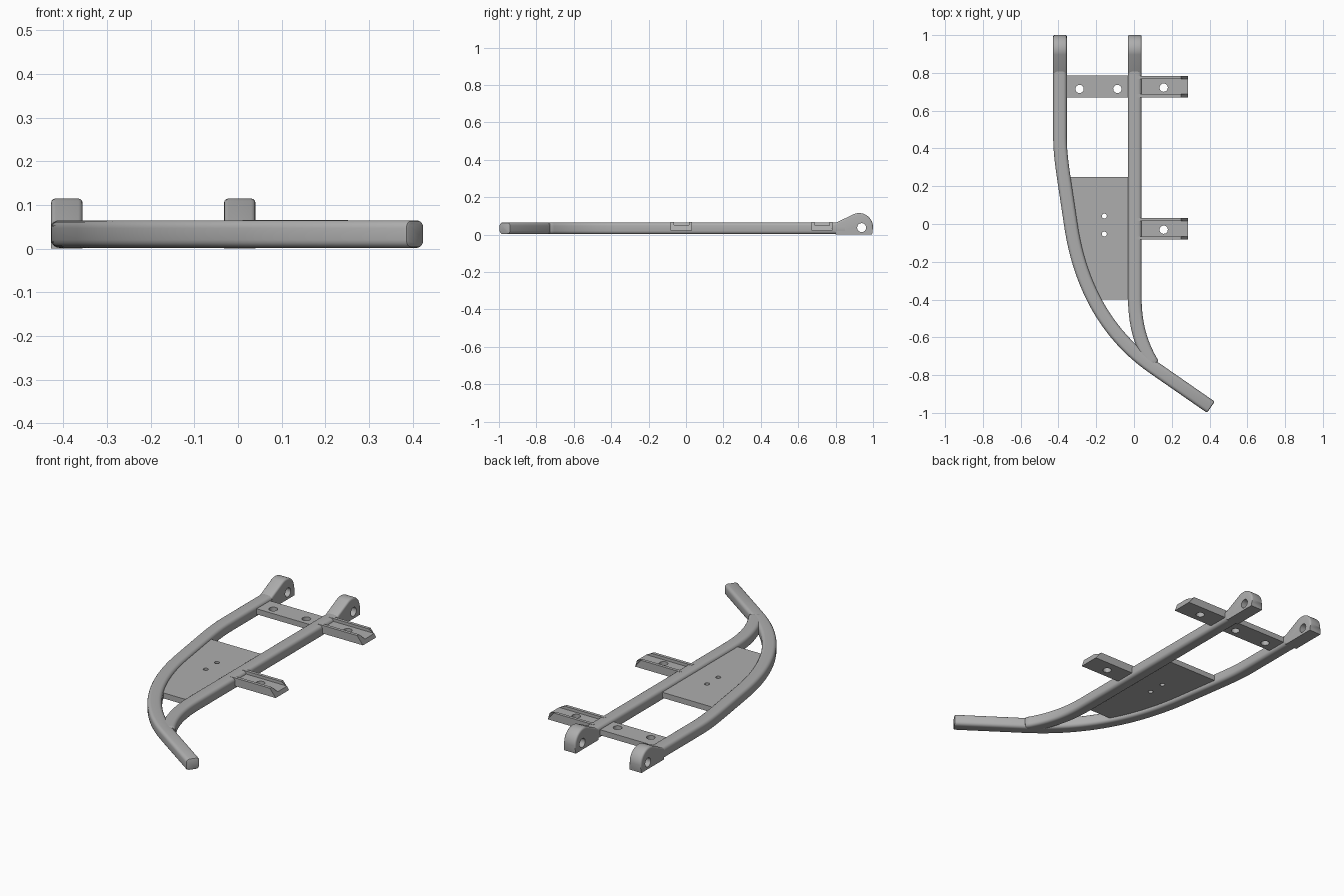
import bpy, bmesh
from math import sin, cos, pi, radians
from mathutils import Vector
from mathutils.geometry import interpolate_bezier

if "Cube" in bpy.data.objects:
    bpy.data.objects.remove(bpy.data.objects["Cube"])

# One grey metal for the whole frame
METAL = (0.42, 0.42, 0.42, 1)
metal = bpy.data.materials.new("grey metal")
metal.use_nodes = True
metal.diffuse_color = METAL
metal.node_tree.nodes["Principled BSDF"].inputs["Base Color"].default_value = METAL


def finish(name, bm):
    bmesh.ops.recalc_face_normals(bm, faces=bm.faces)
    mesh = bpy.data.meshes.new(name)
    bm.to_mesh(mesh)
    bm.free()
    mesh.materials.append(metal)
    obj = bpy.data.objects.new(name, mesh)
    bpy.context.collection.objects.link(obj)
    return obj


def activate(obj):
    bpy.ops.object.select_all(action="DESELECT")
    obj.select_set(True)
    bpy.context.view_layer.objects.active = obj


def smooth(obj):
    activate(obj)
    bpy.ops.object.shade_smooth_by_angle(angle=radians(35))


def extrude(bm, points, offset):
    """Closed prism from 3D outline points."""
    face = bm.faces.new([bm.verts.new(p) for p in points])
    moved = bmesh.ops.extrude_face_region(bm, geom=[face])["geom"]
    verts = [v for v in moved if isinstance(v, bmesh.types.BMVert)]
    bmesh.ops.translate(bm, verts=verts, vec=offset)
    # extrusion keeps the first face, so the prism stays closed
    if not face.is_valid or any(not e.is_manifold for e in bm.edges):
        bmesh.ops.holes_fill(bm, edges=bm.edges[:])


def drill(obj, centres, radius, axis="Z"):
    """Cut round holes along an axis."""
    for c in centres:
        rot = (0, pi / 2, 0) if axis == "X" else (0, 0, 0)
        bpy.ops.mesh.primitive_cylinder_add(vertices=24, radius=radius, depth=0.3,
                                            location=c, rotation=rot)
        cutter = bpy.context.object
        cutter.name = "hole_cutter"
        cutter.hide_render = True
        mod = obj.modifiers.new("hole", "BOOLEAN")
        mod.operation, mod.solver, mod.object = "DIFFERENCE", "EXACT", cutter
        activate(obj)
        bpy.ops.object.modifier_apply(modifier=mod.name)
        bpy.data.objects.remove(cutter)


def rail(name, path, half_w=0.036, z0=0.002, z1=0.065, r=0.018):
    """Sweep a rounded box section along a flat path."""
    mid, half_h = (z0 + z1) / 2, (z1 - z0) / 2
    section = []
    for q, (sx, sz) in enumerate([(1, 1), (-1, 1), (-1, -1), (1, -1)]):
        for k in range(5):
            a = (q + k / 4) * pi / 2
            section.append((sx * (half_w - r) + r * cos(a),
                            mid + sz * (half_h - r) + r * sin(a)))
    bm = bmesh.new()
    rings = []
    for i, p in enumerate(path):
        ahead, back = path[min(i + 1, len(path) - 1)], path[max(i - 1, 0)]
        d = (ahead - back).normalized()
        side = Vector((-d.y, d.x, 0))
        rings.append([bm.verts.new(p + side * u + Vector((0, 0, z))) for u, z in section])
    n = len(section)
    for a, b in zip(rings, rings[1:]):
        for k in range(n):
            bm.faces.new((a[k], a[(k + 1) % n], b[(k + 1) % n], b[k]))
    caps = [bm.faces.new(rings[0]), bm.faces.new(rings[-1])]
    bmesh.ops.bevel(bm, geom=list(caps[1].edges), offset=0.008, segments=2,
                    profile=0.5, affect="EDGES")
    smooth(finish(name, bm))


def V(x, y, z=0):
    return Vector((x, y, z))


OUTER_X, INNER_X = -0.392, 0.004

# Long outer rail: straight, slanted, bent, then the angled tip
entry = interpolate_bezier(V(OUTER_X, 0.46), V(OUTER_X, 0.38), V(-0.38, 0.3), V(-0.368, 0.22), 7)
bend = interpolate_bezier(V(-0.335, 0), V(-0.288, -0.33), V(-0.14, -0.59), V(0.1, -0.757), 24)
rail("outer_rail", [V(OUTER_X, 0.85)] + entry + bend + [V(0.407, -0.97)])

# Inner rail curving into the outer one
merge = interpolate_bezier(V(INNER_X, -0.38), V(INNER_X, -0.52), V(0.03, -0.63), V(0.1, -0.745), 16)
rail("inner_rail", [V(INNER_X, 0.85)] + merge)


# Pivot lugs at the rear of both rails
def lug(name, x):
    arc = [(0.925 + 0.075 * sin(a), 0.04 + 0.075 * cos(a))
           for a in [radians(-22 + 8 * i) for i in range(15)]]
    profile = [(0.80, 0), (0.80, 0.062)] + arc + [(0.995, 0)]
    bm = bmesh.new()
    extrude(bm, [(x - 0.036, y, z) for y, z in profile], (0.072, 0, 0))
    rim = [e for e in bm.edges
           if abs(e.verts[0].co.x - e.verts[1].co.x) < 0.001
           and all(v.co.z > 0.03 for v in e.verts)]
    bmesh.ops.bevel(bm, geom=rim, offset=0.01, segments=3, profile=0.5, affect="EDGES")
    obj = finish(name, bm)
    drill(obj, [(x, 0.939, 0.037)], 0.024, "X")
    smooth(obj)


lug("outer_pivot_lug", OUTER_X)
lug("inner_pivot_lug", INNER_X)


# Flat plates between the rails
def plate(name, outline, holes, radius):
    bm = bmesh.new()
    extrude(bm, [(x, y, 0.02) for x, y in outline], (0, 0, 0.03))
    obj = finish(name, bm)
    drill(obj, [(x, y, 0.03) for x, y in holes], radius)
    smooth(obj)


plate("floor_plate", [(INNER_X, 0.25), (-0.36, 0.25), (-0.31, -0.08), (-0.2, -0.4), (INNER_X, -0.4)],
      [(-0.157, 0.042), (-0.157, -0.053)], 0.013)
plate("cross_plate", [(INNER_X, 0.785), (OUTER_X, 0.785), (OUTER_X, 0.67), (INNER_X, 0.67)],
      [(-0.288, 0.715), (-0.088, 0.715)], 0.022)


# Side brackets: a drilled base with two flanges sloping off at the tip
def bracket(name, y):
    x0, x1, half, wall = 0.01, 0.285, 0.057, 0.017
    bm = bmesh.new()
    profile = [(-half, 0.022), (half, 0.022), (half, 0.066), (half - wall, 0.066),
               (half - wall, 0.05), (wall - half, 0.05), (wall - half, 0.066), (-half, 0.066)]
    extrude(bm, [(x0, y + u, z) for u, z in profile], (x1 - x0, 0, 0))
    # pull the flange tops back so the tips slope
    for v in bm.verts:
        if v.co.x > 0.2 and v.co.z > 0.06:
            v.co.x -= 0.035
    obj = finish(name, bm)
    drill(obj, [(0.157, y - 0.005, 0.03)], 0.022)
    smooth(obj)


bracket("rear_side_bracket", 0.727)
bracket("middle_side_bracket", -0.025)
